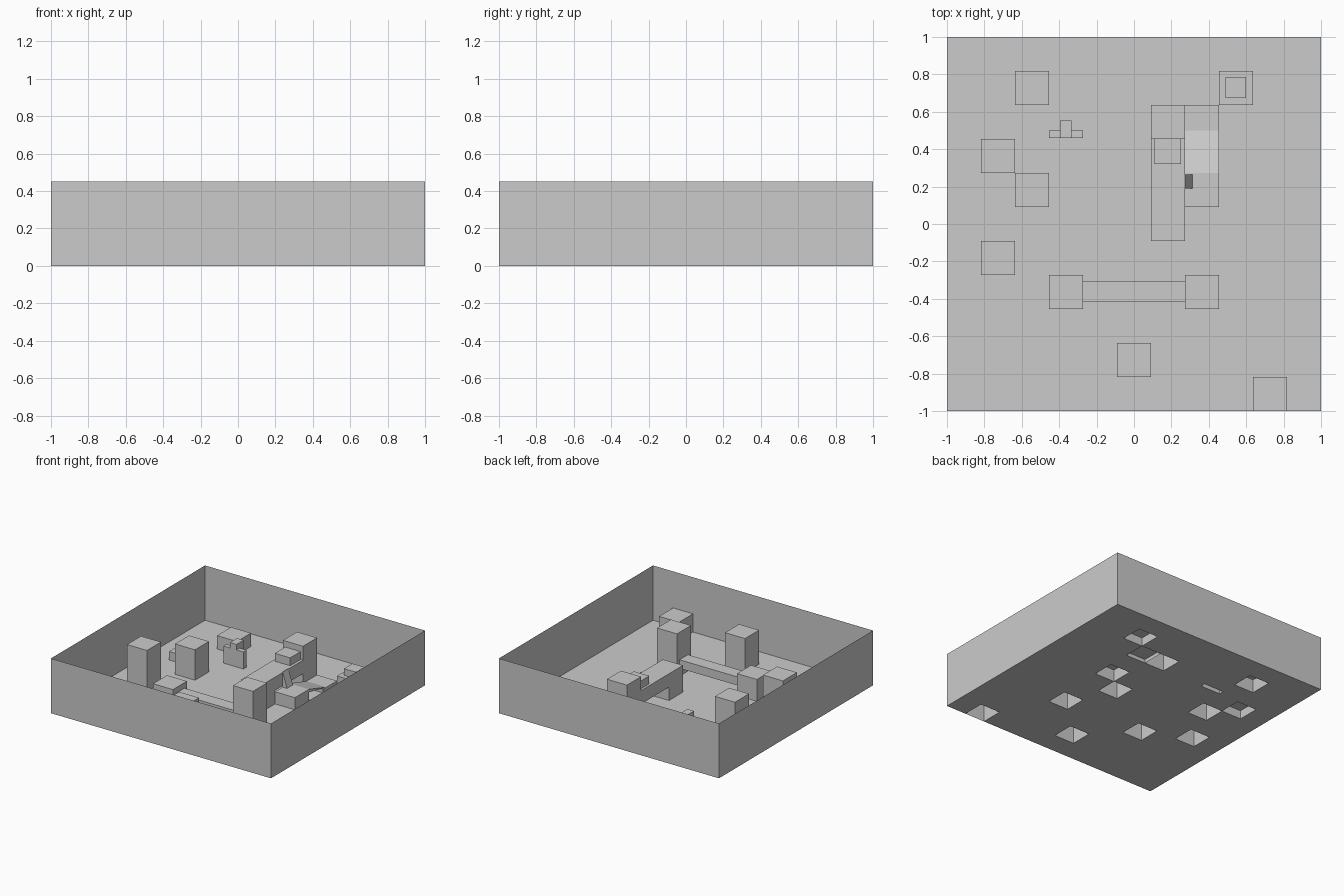
import bpy, bmesh

if "Cube" in bpy.data.objects:
    bpy.data.objects.remove(bpy.data.objects["Cube"])

U = 1 / 11           # floor tile size
WALL = 0.45          # wall height


def make(name, bm):
    mesh = bpy.data.meshes.new(name)
    bm.to_mesh(mesh)
    bm.free()
    ob = bpy.data.objects.new(name, mesh)
    bpy.context.collection.objects.link(ob)
    return ob


def box(name, x0, x1, y0, y1, z0, z1, open_bottom=False, open_top=False):
    bm = bmesh.new()
    bmesh.ops.create_cube(bm, size=1)
    for v in bm.verts:
        v.co = (x1 if v.co.x > 0 else x0, y1 if v.co.y > 0 else y0, z1 if v.co.z > 0 else z0)
    bm.normal_update()
    gone = [f for f in bm.faces
            if (open_bottom and f.normal.z < -0.9) or (open_top and f.normal.z > 0.9)]
    bmesh.ops.delete(bm, geom=gone, context='FACES')
    return make(name, bm)


def prism(name, profile, axis, a, b):
    """Extrude a profile (horizontal, z) along x or y from a to b."""
    bm = bmesh.new()
    pts = [(a, h, z) if axis == 'x' else (h, a, z) for h, z in profile]
    face = bm.faces.new([bm.verts.new(p) for p in pts])
    ext = bmesh.ops.extrude_face_region(bm, geom=[face], use_keep_orig=True)
    move = (b - a, 0, 0) if axis == 'x' else (0, b - a, 0)
    bmesh.ops.translate(bm, vec=move, verts=[g for g in ext['geom'] if isinstance(g, bmesh.types.BMVert)])
    bmesh.ops.recalc_face_normals(bm, faces=bm.faces)
    return make(name, bm)


# Hollow blocks standing over holes in the floor: centre in tiles, height
blocks = [
    (-6, 8, 0.11), (-8, 4, 0.07), (-6, 2, 0.25), (-8, -2, 0.335),
    (-4, -4, 0.18), (4, -4, 0.36), (0, -8, 0.28), (8, -10, 0.15),
    (6, 8, 0.07), (2, 6, 0.335), (2, 0, 0.22), (4, 2, 0.10), (4, 6, 0.03),
]
holes = []
for i, (cx, cy, h) in enumerate(blocks):
    r = ((cx - 1) * U, (cx + 1) * U, (cy - 1) * U, (cy + 1) * U)
    holes.append(r)
    box(f"block_{i + 1}", *r, 0, h, open_bottom=True)

# Thin upright panel with a small knob on it
panel = (-5 * U, -3 * U, 0.46, 0.50)
holes.append(panel)
box("panel", *panel, 0, 0.14, open_bottom=True)
box("panel_knob", -0.395, -0.335, 0.46, 0.553, 0.11, 0.185)

# Floor sheet, leaving out the block footprints
xs = sorted({-1.0, 1.0} | {round(v, 5) for h in holes for v in h[:2]})
ys = sorted({-1.0, 1.0} | {round(v, 5) for h in holes for v in h[2:]})
bm = bmesh.new()
grid = {(i, j): bm.verts.new((x, y, 0)) for i, x in enumerate(xs) for j, y in enumerate(ys)}
for i in range(len(xs) - 1):
    for j in range(len(ys) - 1):
        mx, my = (xs[i] + xs[i + 1]) / 2, (ys[j] + ys[j + 1]) / 2
        if not any(a < mx < b and c < my < d for a, b, c, d in holes):
            bm.faces.new([grid[i, j], grid[i + 1, j], grid[i + 1, j + 1], grid[i, j + 1]])
bmesh.ops.delete(bm, geom=[v for v in bm.verts if not v.link_faces], context='VERTS')
make("floor", bm)

# Outer walls, one sheet thick
box("outer_walls", -1, 1, -1, 1, 0, WALL, open_bottom=True, open_top=True)

# Bridge deck with a crate on top
box("bridge_deck", U, 3 * U, U, 5 * U, 0.11, 0.22)
box("deck_crate", 0.11, 0.25, 0.32, 5 * U, 0.22, 0.285)

# Beam between the two front pillars
box("beam", -3 * U, 3 * U, -0.415, -0.305, 0.065, 0.135)

# Cap on the back corner block
box("corner_cap", 0.49, 0.60, 0.675, 0.785, 0.07, 0.125)

# Sloping plank between the low blocks and a wedge leaning on the bridge
prism("plank", [(3 * U, 0.10), (0.50, 0.03), (3 * U, 0.075)], 'x', 3 * U, 5 * U)
prism("leaning_wedge", [(3 * U, 0.10), (0.313, 0.10), (3 * U, 0.225)], 'y', 0.19, 0.265)
